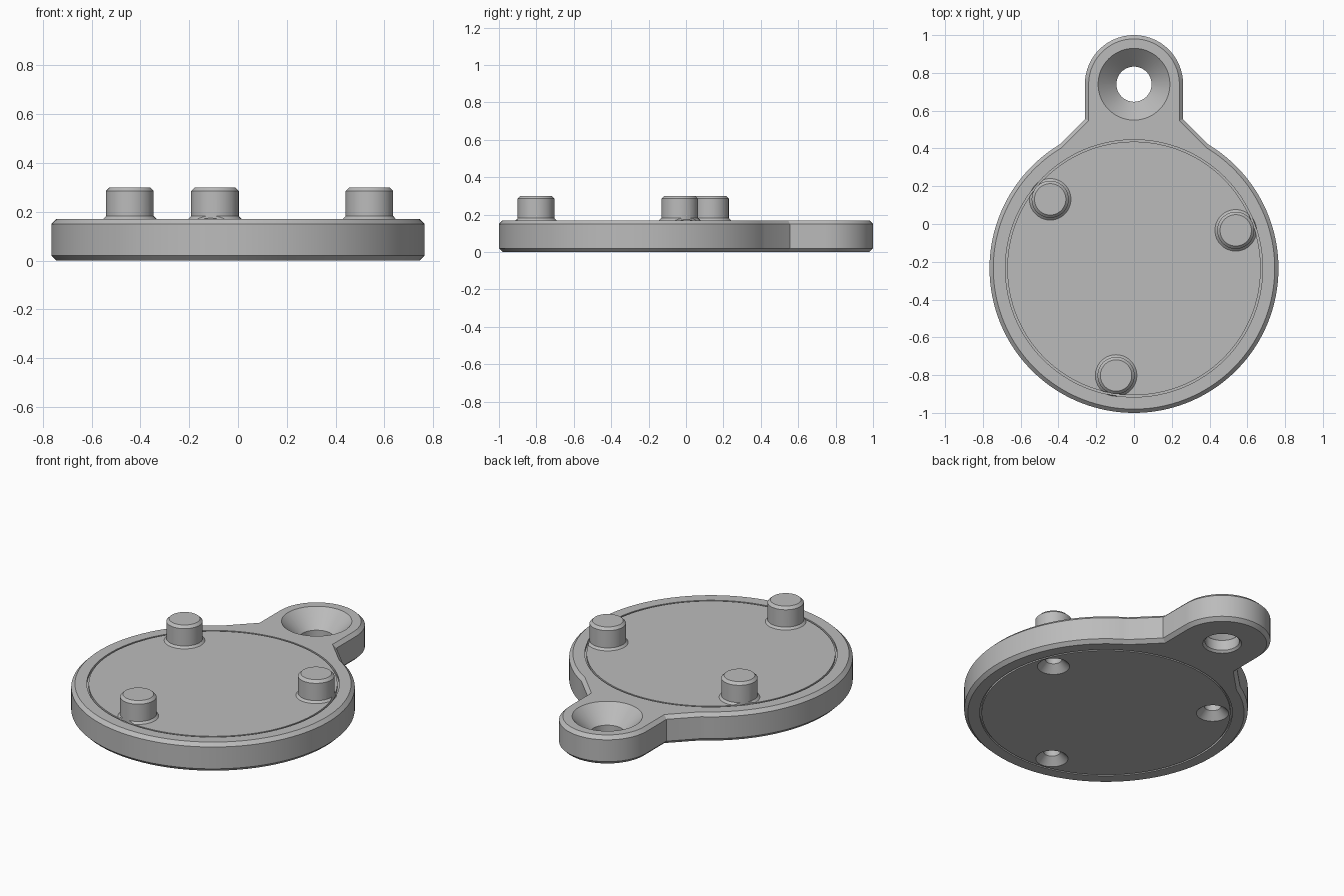
import bpy, bmesh
from math import sin, cos, acos, pi, sqrt, radians

if "Cube" in bpy.data.objects:
    bpy.data.objects.remove(bpy.data.objects["Cube"], do_unlink=True)

grey = bpy.data.materials.new("plain_grey")
grey.use_nodes = True
grey.diffuse_color = (0.5, 0.5, 0.5, 1)
grey.node_tree.nodes["Principled BSDF"].inputs["Base Color"].default_value = (0.5, 0.5, 0.5, 1)

DISC_Y, DISC_R = -0.235, 0.765
TAB_Y, TAB_R = 0.74, 0.26
THICK, CHAMFER = 0.17, 0.02
NECK = 0.815          # the neck slopes lie on |x| + y = NECK
PEGS = [(0.575 * cos(a), DISC_Y + 0.575 * sin(a))
        for a in (radians(20.5 + 120 * k) for k in range(3))]


def finish(name, bm):
    bmesh.ops.recalc_face_normals(bm, faces=bm.faces[:])
    mesh = bpy.data.meshes.new(name)
    bm.to_mesh(mesh)
    bm.free()
    mesh.materials.append(grey)
    obj = bpy.data.objects.new(name, mesh)
    bpy.context.collection.objects.link(obj)
    return obj


def skin(bm, rings, closed):
    """Join successive vertex rings with quads."""
    n = len(rings[0])
    pairs = list(zip(rings, rings[1:]))
    if closed:
        pairs.append((rings[-1], rings[0]))
    for a, b in pairs:
        for i in range(n):
            j = (i + 1) % n
            bm.faces.new((a[i], a[j], b[j], b[i]))
    if not closed:
        bm.faces.new(rings[0])
        bm.faces.new(rings[-1])


def lathe(name, profile, x, y, closed=False, n=64):
    bm = bmesh.new()
    rings = [[bm.verts.new((x + r * cos(2 * pi * i / n), y + r * sin(2 * pi * i / n), z))
              for i in range(n)] for r, z in profile]
    skin(bm, rings, closed)
    return finish(name, bm)


def combine(target, other, operation):
    mod = target.modifiers.new(operation, "BOOLEAN")
    mod.operation, mod.solver, mod.object = operation, "EXACT", other
    bpy.context.view_layer.objects.active = target
    bpy.ops.object.modifier_apply(modifier=mod.name)
    bpy.data.objects.remove(other, do_unlink=True)


def outline(inset):
    """Disc with a round-ended tab, moved inwards by inset."""
    r, t = DISC_R - inset, TAB_R - inset
    slope = NECK - inset * sqrt(2)
    start = pi / 4 + acos((slope - DISC_Y) / (r * sqrt(2)))
    tab = [(t * cos(pi * i / 48), TAB_Y + t * sin(pi * i / 48)) for i in range(49)]
    sweep = 2 * pi - 2 * (start - pi / 2) - 2 * pi
    first = pi - start
    span = 2 * pi + start - first
    disc = [(r * cos(first + span * i / 128), DISC_Y + r * sin(first + span * i / 128))
            for i in range(129)]
    return [(t, slope - t)] + tab + [(-t, slope - t)] + disc


# Chamfered plate with hanging tab
bm = bmesh.new()
levels = [(CHAMFER, 0), (0, CHAMFER), (0, THICK - CHAMFER), (CHAMFER, THICK)]
skin(bm, [[bm.verts.new((x, y, z)) for x, y in outline(inset)] for inset, z in levels], False)
plate = finish("mounting_plate", bm)

# Sloped peg feet
for x, y in PEGS:
    foot = lathe("peg_foot", [(0.12, 0.16), (0.11, THICK), (0.09, 0.19)], x, y)
    combine(plate, foot, "UNION")

# Thin ring grooves on both sides
for low, high in ((0.155, 0.2), (-0.02, 0.012)):
    groove = lathe("groove_cutter", [(0.671, low), (0.681, low), (0.681, high), (0.671, high)],
                   0, DISC_Y, True, 128)
    combine(plate, groove, "DIFFERENCE")

# Pegs with countersunk through holes
for x, y in PEGS:
    peg = lathe("peg", [(0.098, 0.1), (0.098, 0.285), (0.083, 0.3)], x, y)
    combine(plate, peg, "UNION")
    hole = lathe("peg_hole_cutter", [(0.097, -0.01), (0.045, 0.042), (0.045, 0.35)], x, y)
    combine(plate, hole, "DIFFERENCE")

# Large countersunk hole in the tab
tab_hole = lathe("tab_hole_cutter", [(0.115, -0.01), (0.093, 0.012), (0.093, 0.073),
                                     (0.2, 0.18)], 0, TAB_Y)
combine(plate, tab_hole, "DIFFERENCE")

bpy.ops.object.select_all(action="DESELECT")
plate.select_set(True)
bpy.context.view_layer.objects.active = plate
bpy.ops.object.shade_smooth_by_angle(angle=radians(25))
